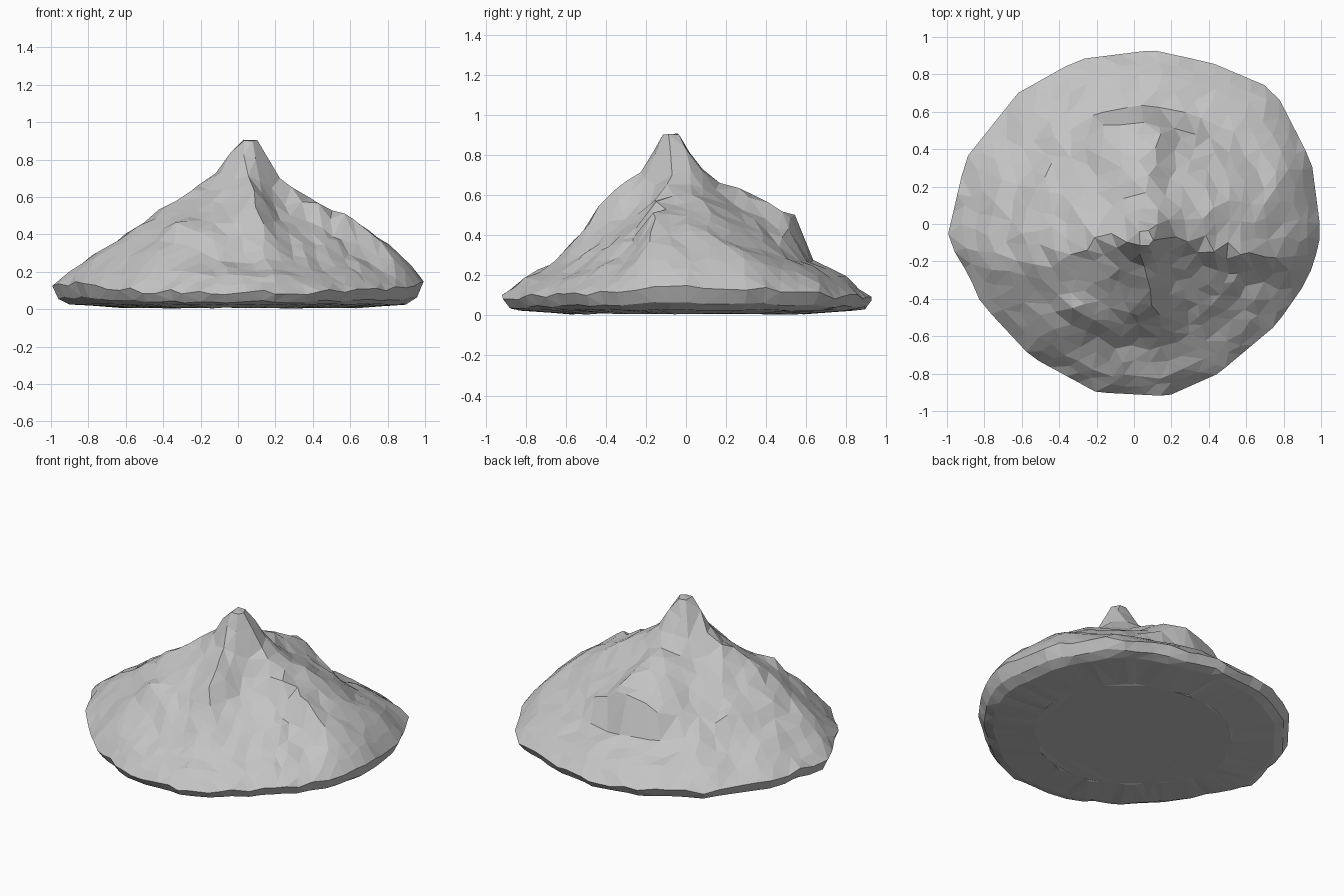
import bpy
import bmesh
import math
import random
from mathutils import Vector, noise
from mathutils.geometry import delaunay_2d_cdt

random.seed(4)
old = bpy.data.objects.get("Cube")
if old:
    bpy.data.objects.remove(old, do_unlink=True)

# Stone colour
stone = bpy.data.materials.new("grey_stone")
stone.use_nodes = True
colour = (0.55, 0.55, 0.55, 1)
stone.diffuse_color = colour
shader = stone.node_tree.nodes["Principled BSDF"]
shader.inputs["Base Color"].default_value = colour
shader.inputs["Roughness"].default_value = 0.9

# Ridges and gullies: rim x, rim y, rim z, then heights walking down from the peak
PEAK = Vector((0.06, -0.08))
STEPS = (0.05, 0.2, 0.4, 0.62, 0.7, 0.88, 1)
SPOKES = [
    (1, -.05, .15, .67, .57, .47, .41, .28),
    (.95, .33, .14, .66, .56, .45, .39, .28),
    (.75, .72, .10, .66, .51, .36, .28, .20),
    (.42, .86, .09, .67, .53, .39, .26, .20),
    (.10, .93, .08, .69, .62, .52, .27, .19),
    (-.30, .88, .09, .66, .57, .46, .28, .19),
    (-.62, .70, .10, .64, .50, .36, .30, .19),
    (-.90, .35, .12, .66, .52, .38, .31, .20),
    (-1, -.08, .14, .70, .56, .42, .34, .24),
    (-.88, -.28, .14, .72, .60, .46, .40, .27),
    (-.82, -.42, .13, .66, .54, .42, .36, .22),
    (-.55, -.71, .10, .65, .54, .46, .38, .22),
    (-.20, -.90, .09, .66, .51, .34, .25, .19),
    (.18, -.92, .09, .71, .57, .32, .25, .18),
    (.45, -.80, .09, .60, .45, .31, .25, .18),
    (.76, -.54, .11, .58, .44, .33, .27, .19),
    (.90, -.34, .13, .62, .50, .39, .32, .22),
    (.96, -.22, .14, .69, .58, .48, .43, .29),
]


def bearing(spoke):
    offset = Vector(spoke[:2]) - PEAK
    return math.atan2(offset.y, offset.x) % math.tau


SPOKES.sort(key=bearing)
ANGLES = [bearing(s) for s in SPOKES]


def surface(disk):
    """Map a point of the unit disk onto the mountain side."""
    t = min(disk.length, 1)
    angle = math.atan2(disk.y, disk.x) % math.tau
    i = max((k for k, a in enumerate(ANGLES) if a <= angle), default=-1)
    j = (i + 1) % len(SPOKES)
    span = (ANGLES[j] - ANGLES[i]) % math.tau
    f = ((angle - ANGLES[i]) % math.tau) / span
    x, y, rim, *inner = [a + (b - a) * f for a, b in zip(SPOKES[i], SPOKES[j])]
    heights = [0.905, *inner, rim]
    z = heights[0]
    for k in range(len(STEPS) - 1):
        if t > STEPS[k]:
            g = (t - STEPS[k]) / (STEPS[k + 1] - STEPS[k])
            z = heights[k] + (heights[k + 1] - heights[k]) * g
    place = PEAK + (Vector((x, y)) - PEAK) * t
    # Chipped rock relief, fading out at the peak and rim
    fade = min(1, t * 5, (1 - t) * 6)
    z += fade * 0.02 * noise.noise(Vector((place.x * 6, place.y * 6, 2)))
    z += fade * random.uniform(-0.012, 0.012)
    if t > 0.99:
        z += random.uniform(-0.02, 0.015)
    return Vector((place.x, place.y, z))


# Irregular scatter of points in rings, joined into random facets
rings = (0.05, 0.1, 0.17, 0.25, 0.33, 0.41, 0.49, 0.56, 0.62, 0.7, 0.79, 0.88, 0.94, 1)
points = [Vector((0, 0))]
for t in rings:
    count = max(5, round(math.tau * t / 0.1))
    for k in range(count):
        a = math.tau * (k + random.uniform(-0.25, 0.25)) / count
        r = t if t == 1 else t + random.uniform(-0.016, 0.016) * min(1, t * 3)
        points.append(Vector((math.cos(a), math.sin(a))) * r)
flat, _, triangles, *_ = delaunay_2d_cdt(points, [], [], 0, 0.0001)

bm = bmesh.new()
verts = [bm.verts.new(surface(p)) for p in flat]
for tri in triangles:
    bm.faces.new([verts[i] for i in tri])

# Tapered foot, drawn inward in bands and closed underneath
for shrink, flatten, drop in ((0.965, 0.45, 0), (0.94, 0.1, 0.02), (0.7, 0, 0.008)):
    border = [e for e in bm.edges if e.is_boundary]
    new = bmesh.ops.extrude_edge_only(bm, edges=border)["geom"]
    for v in new:
        if isinstance(v, bmesh.types.BMVert):
            v.co.x *= shrink
            v.co.y *= shrink
            v.co.z = v.co.z * flatten + drop + random.uniform(-0.004, 0.004)
border = [e for e in bm.edges if e.is_boundary]
bmesh.ops.contextual_create(bm, geom=border)
bmesh.ops.triangulate(bm, faces=bm.faces[:])
bmesh.ops.recalc_face_normals(bm, faces=bm.faces[:])

mesh = bpy.data.meshes.new("rocky_mountain")
bm.to_mesh(mesh)
bm.free()
mesh.materials.append(stone)
mountain = bpy.data.objects.new("rocky_mountain", mesh)
bpy.context.collection.objects.link(mountain)
